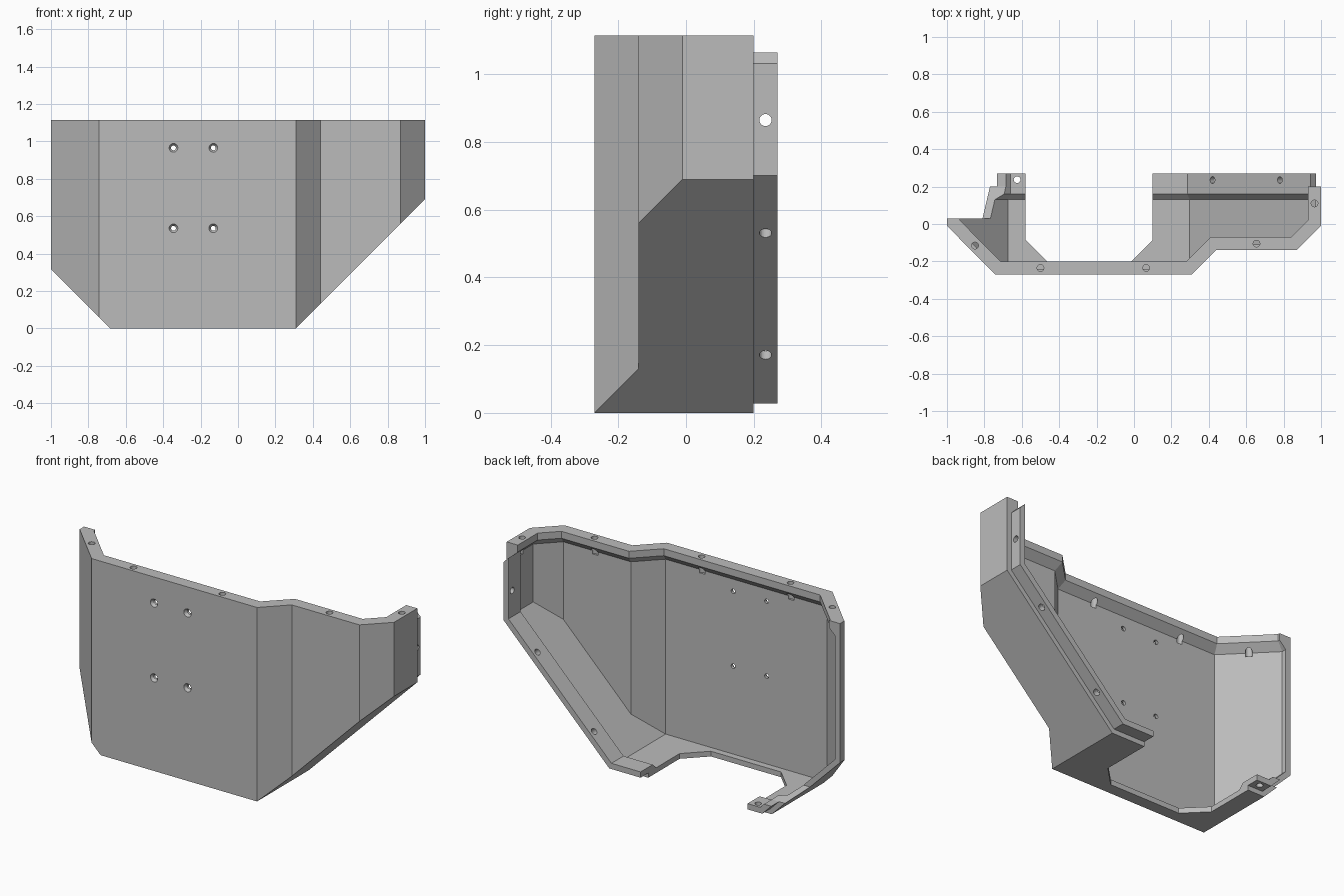
import bpy
import bmesh
from mathutils import Matrix, Vector

cube = bpy.data.objects.get("Cube")
if cube:
    bpy.data.objects.remove(cube, do_unlink=True)

WALL, RIM, LIP = 0.03, 0.06, 0.07
HEIGHT = 1.115

grey = bpy.data.materials.new("plain_grey")
grey.use_nodes = True
colour = (0.5, 0.5, 0.5, 1)
grey.diffuse_color = colour
grey.node_tree.nodes["Principled BSDF"].inputs["Base Color"].default_value = colour


def offset(path, d):
    """Shift an open path to its left by d, with mitred corners."""
    pts = [Vector(p) for p in path]
    normals = []
    for a, b in zip(pts, pts[1:]):
        t = (b - a).normalized()
        normals.append(Vector((-t.y, t.x)))
    result = []
    for i, p in enumerate(pts):
        n1, n2 = normals[max(i - 1, 0)], normals[min(i, len(normals) - 1)]
        result.append(p + (n1 + n2) * d / (1 + n1.dot(n2)))
    return result


def to_object(bm, name):
    bmesh.ops.recalc_face_normals(bm, faces=bm.faces)
    mesh = bpy.data.meshes.new(name)
    bm.to_mesh(mesh)
    bm.free()
    mesh.materials.append(grey)
    obj = bpy.data.objects.new(name, mesh)
    bpy.context.collection.objects.link(obj)
    return obj


def tube(rings):
    """Capped solid through a series of matching rings."""
    bm = bmesh.new()
    loops = [[bm.verts.new(p) for p in ring] for ring in rings]
    for a, b in zip(loops, loops[1:]):
        for i in range(len(a)):
            j = (i + 1) % len(a)
            bm.faces.new((a[i], a[j], b[j], b[i]))
    bm.faces.new(loops[0])
    bm.faces.new(loops[-1])
    bmesh.ops.recalc_face_normals(bm, faces=bm.faces)
    return bm


def trim(bm, point, normal):
    """Remove everything beyond a plane and close the cut."""
    bmesh.ops.bisect_plane(bm, geom=bm.verts[:] + bm.edges[:] + bm.faces[:], dist=1e-6,
                           plane_co=point, plane_no=normal, clear_outer=True)
    bmesh.ops.holes_fill(bm, edges=[e for e in bm.edges if e.is_boundary], sides=0)


def combine(target, tool, operation):
    mod = target.modifiers.new("combine", "BOOLEAN")
    mod.operation, mod.solver, mod.object = operation, "EXACT", tool
    bpy.context.view_layer.objects.active = target
    bpy.ops.object.modifier_apply(modifier=mod.name)
    bpy.data.objects.remove(tool, do_unlink=True)


# Plan of the folded wall, and the elevation of the sloping base
wall_plan = [(-1, -0.01), (-0.742, -0.27), (0.31, -0.27), (0.44, -0.14), (0.87, -0.14), (1, -0.01)]
base_path = [(-1.1, 0.415), (-0.685, 0), (0.31, 0), (1, 0.69), (1, 1.3)]


def folded_solid(levels, back, inset, name):
    path = [(-1, back)] + wall_plan + [(1, back)]
    bm = tube([[(p.x, p.y, z) for p in offset(path, d)] for d, z in levels])
    for x, side in ((0.31, 1), (-0.685, -1)):
        n = Vector((side, 0, -1)).normalized()
        trim(bm, Vector((x, 0, 0)) - n * inset, n)
    return to_object(bm, name)


# Hollow shell with an overhanging top lip
shell = folded_solid([(0, 0), (0, HEIGHT)], 0.2, 0, "folded_shell")
cavity = folded_solid([(WALL, WALL), (WALL, 1.035), (LIP, 1.075), (LIP, 1.3)], 0.5, WALL, "cavity")
combine(shell, cavity, "DIFFERENCE")

# Mounting rim that stands out of the open back
inner = WALL - 0.003
section = [(inner, 0.127), (RIM, 0.16), (RIM, 0.27), (inner, 0.27)]
rails = [offset(base_path, d) for d, y in section]
rim = tube([[(rail[i].x, y, rail[i].y) for rail, (d, y) in zip(rails, section)]
            for i in range(len(base_path))])
trim(rim, Vector((0.973, 0, 1.032)), Vector((1, 0, 1)).normalized())
combine(shell, to_object(rim, "mounting_rim"), "UNION")

# Cut away the back of the short wing
wing_profile = [(0.03, 1.4), (0.03, 0.125), (0.2, 0.085), (0.5, 0.085), (0.5, 1.4)]
wing_cut = tube([[(x, y, z) for y, z in wing_profile] for x in (-1.5, -0.4)])
combine(shell, to_object(wing_cut, "wing_cut"), "DIFFERENCE")

# Chamfered notch in the floor
notch = [(-0.58, 0.5), (-0.58, -0.085), (-0.463, -0.202), (-0.017, -0.202), (0.1, -0.085), (0.1, 0.5)]
notch_cut = tube([[(x, y, z) for x, y in notch] for z in (-0.2, 0.2)])
combine(shell, to_object(notch_cut, "notch_cut"), "DIFFERENCE")


def drill(centre, direction, r1=0.018, r2=0.018, depth=0.2):
    bm = bmesh.new()
    turn = Vector(direction).to_track_quat("Z", "Y").to_matrix().to_4x4()
    bmesh.ops.create_cone(bm, cap_ends=True, segments=20, radius1=r1, radius2=r2, depth=depth,
                          matrix=Matrix.Translation(centre) @ turn)
    combine(shell, to_object(bm, "drill"), "DIFFERENCE")


# Lip holes
for x, y in ((-0.85, -0.115), (-0.5, -0.235), (0.065, -0.235), (0.655, -0.105), (0.965, 0.11)):
    drill((x, y, HEIGHT), (0, 0, 1))

# Rim holes, square to each face
drill((0.957, 0.235, 0.865), (1, 0, 0))
drill((-0.625, 0.237, 0.045), (0, 0, 1))
for x in (0.43, 0.79):
    drill((x, 0.235, x - 0.246), (1, 0, -1))

# Countersunk holes in the front
for x in (-0.345, -0.132):
    for z in (0.535, 0.965):
        drill((x, -0.255, z), (0, -1, 0), 0.013, 0.013)
        drill((x, -0.265, z), (0, -1, 0), 0.013, 0.027, 0.02)
